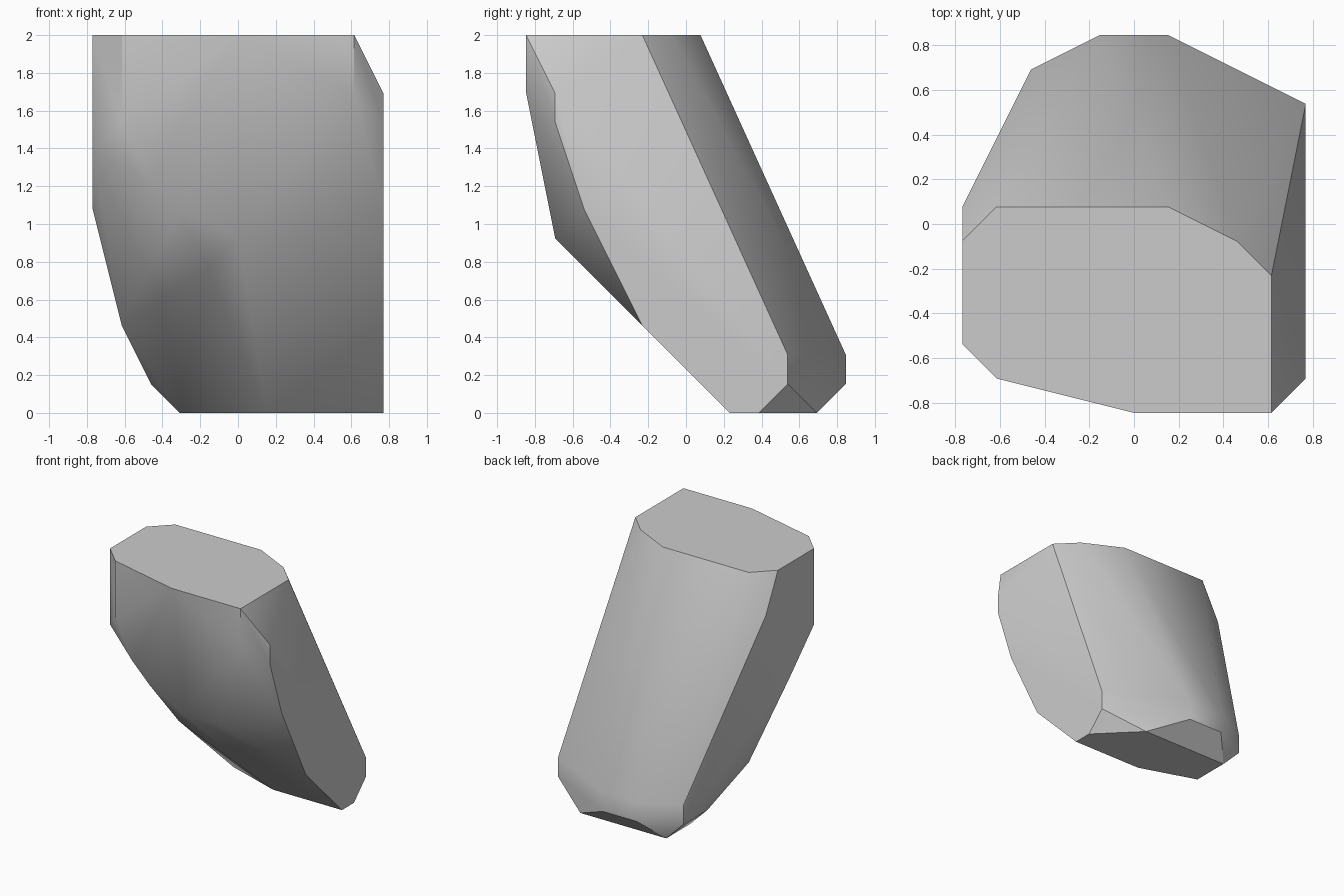
import bpy
import bmesh
import math

default_cube = bpy.data.objects.get("Cube")
if default_cube:
    bpy.data.objects.remove(default_cube, do_unlink=True)

# The shape sits on a regular lattice
CELLS_TALL = 13
STEP = 2 / CELLS_TALL
SMOOTH_ANGLE = math.radians(30)

# Flat outlines of the top and the foot (x, y)
top_outline = [(-5, -1), (-4, 0), (1, 0), (3, -1), (4, -2),
               (4, -6), (0, -6), (-4, -5), (-5, -4)]
foot_outline = [(-2, 2), (1, 1), (5, 1), (5, 2), (3, 4), (-2, 4)]

# Flat side at +x (y, z) and front ridge (x, z)
flat_side = [(-5, 11), (-5, 10), (-4, 7), (-2, 3), (3, 1), (3, 2)]
front_ridge = [(-4, 10), (-3, 8), (-2, 7), (0, 6), (2, 6)]

# Slanted side at -x and the two front corners (x, y, z)
slanted_side = [(-5, 0, 11), (-5, -4, 9), (-5, -2, 7), (-4, 0, 3),
                (-3, 2, 1), (-3, 4, 1), (-3, 4, 2)]
front_corners = [(4, -6, 11), (-1, -4, 5)]


def make_material(name, color):
    material = bpy.data.materials.new(name)
    material.use_nodes = True
    material.diffuse_color = color
    shader = next(n for n in material.node_tree.nodes
                  if n.type == "BSDF_PRINCIPLED")
    shader.inputs["Base Color"].default_value = color
    return material


def make_hull(name, corners, material):
    """Wrap the lattice corners in one closed convex skin."""
    bm = bmesh.new()
    for x, y, z in corners:
        bm.verts.new((x * STEP, (y + 0.5) * STEP, z * STEP))
    hull = bmesh.ops.convex_hull(bm, input=bm.verts)
    loose = [v for v in bm.verts if not v.link_faces]
    bmesh.ops.delete(bm, geom=loose, context="VERTS")
    bmesh.ops.dissolve_limit(bm, angle_limit=math.radians(0.5),
                             verts=bm.verts, edges=bm.edges)
    bmesh.ops.recalc_face_normals(bm, faces=bm.faces)

    mesh = bpy.data.meshes.new(name)
    bm.to_mesh(mesh)
    bm.free()
    mesh.materials.append(material)
    obj = bpy.data.objects.new(name, mesh)
    bpy.context.collection.objects.link(obj)
    return obj


# Gather every ring of corners, including the square heel at the back
corners = [(x, y, CELLS_TALL) for x, y in top_outline]
corners += [(x, y, 0) for x, y in foot_outline]
corners += [(5, y, z) for y, z in flat_side]
corners += [(x, -5, z) for x, z in front_ridge]
corners += [(x, 5, z) for x in (-1, 1) for z in (1, 2)]
corners += slanted_side + front_corners

grey = make_material("plain grey", (0.6, 0.6, 0.6, 1))
block = make_hull("leaning_block", corners, grey)

# Soft shading with crisp rims
bpy.ops.object.select_all(action="DESELECT")
block.select_set(True)
bpy.context.view_layer.objects.active = block
bpy.ops.object.shade_smooth_by_angle(angle=SMOOTH_ANGLE)
